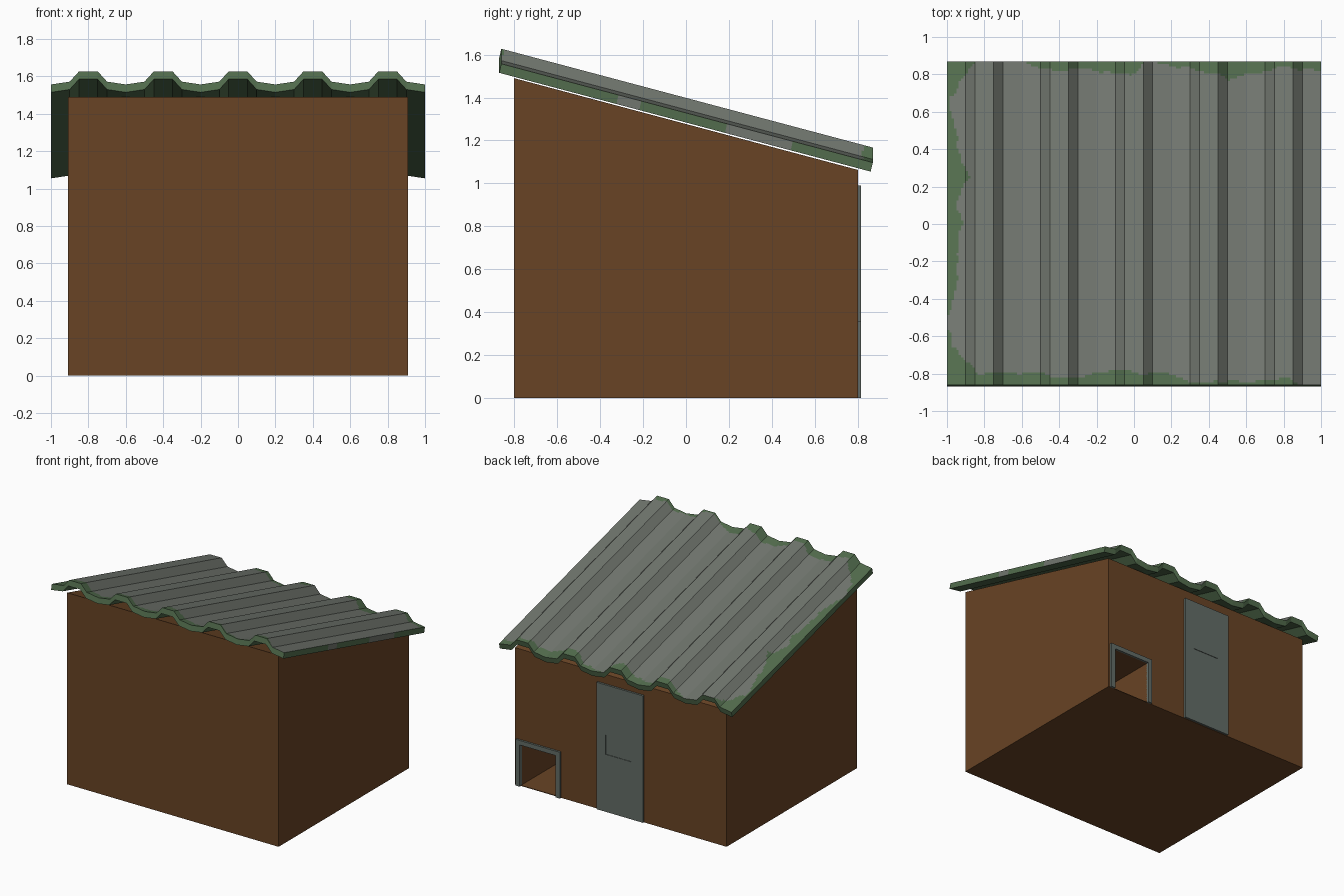
import bpy, bmesh, math
from mathutils import Vector, noise

if "Cube" in bpy.data.objects:
    bpy.data.objects.remove(bpy.data.objects["Cube"])

def mat(name, c):
    m = bpy.data.materials.new(name)
    m.diffuse_color = (*c, 1)
    m.use_nodes = True
    m.node_tree.nodes["Principled BSDF"].inputs["Base Color"].default_value = m.diffuse_color
    return m

BROWN = mat("brown_wood", (0.14, 0.057, 0.018))
GRAY = mat("gray_sheet", (0.165, 0.182, 0.158))
MOSS = mat("green_moss", (0.085, 0.152, 0.075))
STEEL = mat("door_gray", (0.125, 0.152, 0.135))

def add(name, bm, *mats):
    bmesh.ops.recalc_face_normals(bm, faces=bm.faces)
    me = bpy.data.meshes.new(name)
    bm.to_mesh(me)
    bm.free()
    ob = bpy.data.objects.new(name, me)
    bpy.context.collection.objects.link(ob)
    for m in mats:
        me.materials.append(m)
    return ob

def prism(name, pts, a, b, axis, m):
    """Extrude a 2D outline along x (pts = y,z) or along y (pts = x,z)."""
    bm = bmesh.new()
    pos = (lambda p, t: (t, *p)) if axis == "x" else (lambda p, t: (p[0], t, p[1]))
    f = bm.faces.new([bm.verts.new(pos(p, a)) for p in pts])
    r = bmesh.ops.extrude_face_region(bm, geom=[f])
    d = Vector(pos((0, 0), b - a))
    bmesh.ops.translate(bm, vec=d, verts=[v for v in r["geom"] if isinstance(v, bmesh.types.BMVert)])
    return add(name, bm, m)

def rect(x0, x1, z0, z1):
    return [(x0, z0), (x1, z0), (x1, z1), (x0, z1)]

def cut(ob, pts, y0, y1):
    c = prism("cutter", pts, y0, y1, "y", BROWN if ob.name == "shed_body" else STEEL)
    c.hide_render = True
    md = ob.modifiers.new("cut", "BOOLEAN")
    md.operation, md.object, md.solver = "DIFFERENCE", c, "EXACT"
    bpy.context.view_layer.objects.active = ob
    bpy.ops.object.modifier_apply(modifier=md.name)
    bpy.data.objects.remove(c)

# Shed body with sloped top and a low hatch tunnel in the back
body = prism("shed_body", [(-.8, 0), (.8, 0), (.8, 1.063), (-.8, 1.49)], -.91, .91, "x", BROWN)
cut(body, rect(.55, .86, .005, .325), 0, .9)

# Hatch frame
prism("hatch_frame", [(.515, 0), (.55, 0), (.55, .325), (.86, .325), (.86, 0),
                      (.895, 0), (.895, .36), (.515, .36)], .79, .816, "y", STEEL)

# Door with a shallow panel
door = prism("door", rect(-.2, .2, .003, .99), .79, .816, "y", STEEL)
cut(door, rect(-.1, .12, .45, .6), .812, .83)

# Corrugated roof
def lerp(tab, x):
    for (a, va), (b, vb) in zip(tab, tab[1:]):
        if x <= b:
            return va + (vb - va) * max(0, x - a) / (b - a)
    return tab[-1][1]

WAVE = [(0, 0), (.1, .015), (.15, .07), (.2, .07)]
# moss width along the back, front and left borders
BACK = [(-1, .2), (-.85, 0), (-.58, 0), (-.5, .04), (-.2, .05), (0, .07), (.05, 0), (.2, .02),
        (.4, .06), (.5, .1), (.65, .06), (.8, .03), (1, .05)]
FRONT = [(-1, .2), (-.85, .07), (-.5, .06), (-.4, .03), (-.1, .08), (.2, .05), (.35, .01),
         (.6, .02), (.8, .04), (.9, 0)]
LEFT = [(-.87, .25), (-.75, .12), (-.65, .02), (-.5, 0), (-.3, .06), (-.1, .05), (0, .09),
        (.1, .05), (.25, .11), (.4, .06), (.55, .04), (.62, 0), (.7, .03), (.82, .12)]

def mossy(x, y):
    n = .022 * noise.noise(Vector((x * 14, y * 14, 0)))
    return (.87 - y < lerp(BACK, x) + n or y + .86 < lerp(FRONT, x) + n
            or x + 1 < lerp(LEFT, y) + n)

NX, NY = 160, 130
bm = bmesh.new()
grid = {}
for k in (0, 1):                       # 0 = underside, 1 = top
    for i in range(NX + 1):
        x = -1 + 2 * i / NX
        d = (x + 1) % .4
        h = lerp(WAVE, min(d, .4 - d))
        for j in range(NY + 1):
            t = j / NY
            y = -.87 + 1.73 * t + .01 * k
            grid[k, i, j] = bm.verts.new((x, y, 1.515 + .042 * k + h - .46 * t))

def quad(*keys, moss=None):
    f = bm.faces.new([grid[q] for q in keys])
    c = f.calc_center_median()
    f.material_index = int(mossy(c.x, c.y) if moss is None else moss)

for i in range(NX):
    for j in range(NY):
        for k in (0, 1):
            quad((k, i, j), (k, i + 1, j), (k, i + 1, j + 1), (k, i, j + 1), moss=None if k else True)
    for j in (0, NY):
        quad((0, i, j), (0, i + 1, j), (1, i + 1, j), (1, i, j), moss=True)
for j in range(NY):
    y = -.87 + 1.73 * j / NY
    bare = -.33 < y < -.22 or .17 < y < .48      # worn patches on the right edge
    for i in (0, NX):
        quad((0, i, j), (0, i, j + 1), (1, i, j + 1), (1, i, j), moss=not (bare and i))
add("corrugated_roof", bm, GRAY, MOSS)
